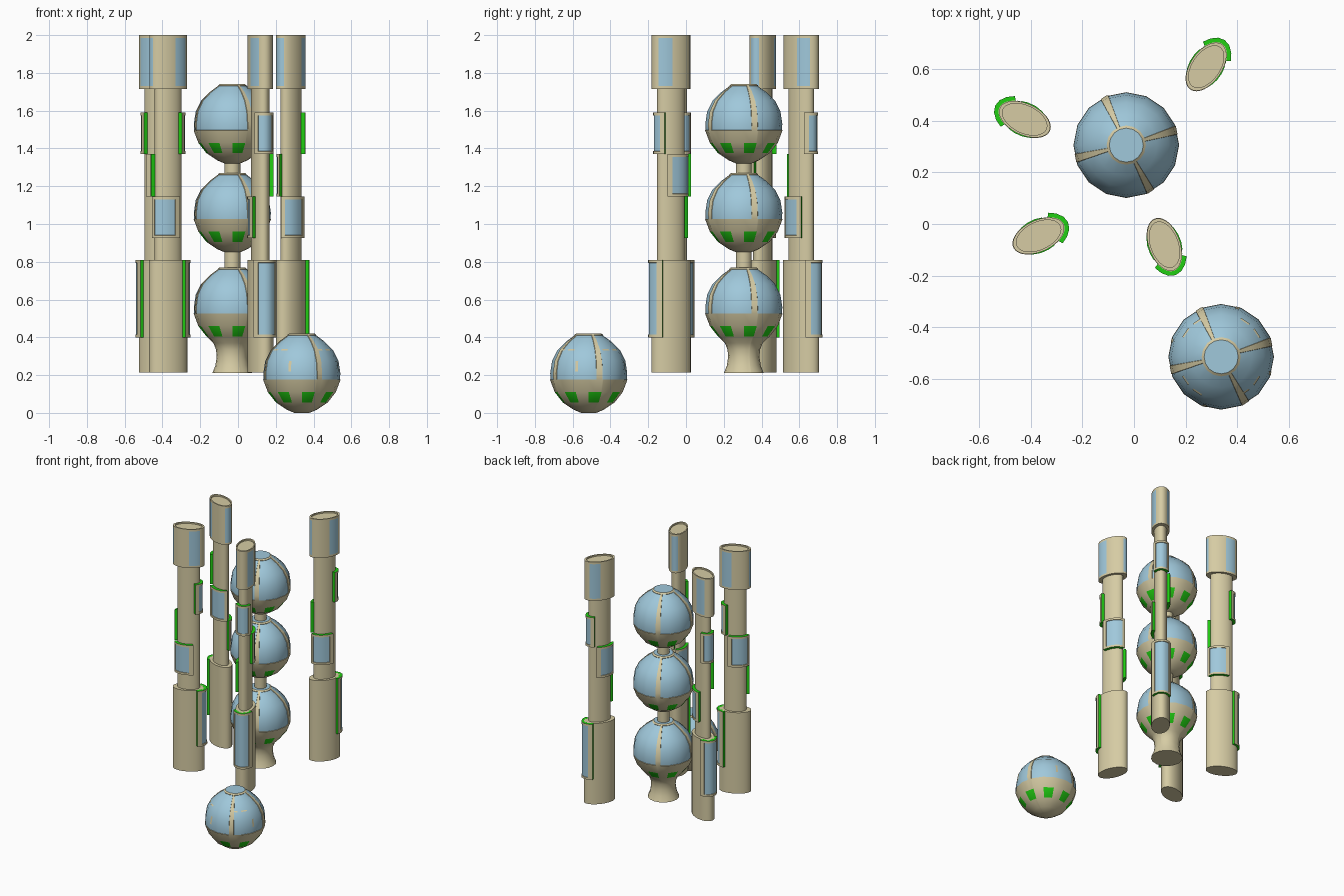
import bpy, bmesh
from math import sin, cos, radians, pi

if "Cube" in bpy.data.objects:
    bpy.data.objects.remove(bpy.data.objects["Cube"])


def material(name, rgb):
    m = bpy.data.materials.new(name)
    m.diffuse_color = (*rgb, 1)
    m.use_nodes = True
    m.node_tree.nodes["Principled BSDF"].inputs["Base Color"].default_value = m.diffuse_color
    return m


MATS = [material("sand", (0.67, 0.60, 0.37)),
        material("glass_blue", (0.35, 0.58, 0.71)),
        material("garden_green", (0.015, 0.62, 0.006))]
SAND, BLUE, GREEN = range(3)


def finish(bm, name, loc, turn=0):
    bmesh.ops.recalc_face_normals(bm, faces=bm.faces)
    me = bpy.data.meshes.new(name)
    bm.to_mesh(me)
    bm.free()
    for m in MATS:
        me.materials.append(m)
    ob = bpy.data.objects.new(name, me)
    bpy.context.collection.objects.link(ob)
    ob.location = loc
    ob.rotation_euler.z = radians(turn)
    bpy.ops.object.select_all(action='DESELECT')
    bpy.context.view_layer.objects.active = ob
    ob.select_set(True)
    bpy.ops.object.shade_smooth_by_angle(angle=radians(32))
    return ob


def loft(bm, rows, colour, caps=(SAND, SAND)):
    """Join closed rings of points; colour(row, column) picks the material."""
    rings = [[bm.verts.new(p) for p in row] for row in rows]
    n = len(rings[0])
    for i in range(len(rings) - 1):
        for j in range(n):
            k = (j + 1) % n
            f = bm.faces.new((rings[i][j], rings[i][k], rings[i + 1][k], rings[i + 1][j]))
            f.material_index = colour(i, j)
    for ring, c in ((rings[0], caps[0]), (rings[-1], caps[1])):
        bm.faces.new(ring).material_index = c


# ---- Domed globes: 16 sided, four ribs, green beds underneath ----
RIBS = [(12, 21), (110, 119), (190, 199), (293.5, 302)]
ANGLES = sorted({22.5 * k for k in range(16)} | {a for r in RIBS for a in r})
DOME = [(.066, .211), (.076, .203), (.122, .170), (.168, .124), (.197, .066), (.207, 0),
        (.205, -.034), (.180, -.100), (.137, -.155)]


def facet_point(a, r, z):
    """Point on the straight side of a 16-gon."""
    k = cos(radians(11.25)) / cos(radians(a % 22.5 - 11.25))
    return (r * k * cos(radians(a)), r * k * sin(radians(a)), z)


def globe(name, loc, foot):
    prof = DOME + foot

    def colour(i, j):
        a = ANGLES[j]
        b = ANGLES[j + 1] if j + 1 < len(ANGLES) else 360
        mid = (a + b) / 2
        if 1 <= i <= 5:
            return SAND if any(lo < mid < hi for lo, hi in RIBS) else BLUE
        if i == 7 and (mid % 45) < 22.5:
            return GREEN
        return SAND

    bm = bmesh.new()
    loft(bm, [[facet_point(a, r, z) for a in ANGLES] for r, z in prof], colour, (BLUE, SAND))
    bmesh.ops.recalc_face_normals(bm, faces=bm.faces)
    # sink the glass slightly between the ribs
    glass = [f for f in bm.faces if f.material_index == BLUE and len(f.verts) == 4]
    new = bmesh.ops.inset_region(bm, faces=glass, thickness=0.001, depth=-0.003,
                                 use_even_offset=True)
    for f in new["faces"]:
        f.material_index = SAND
    return finish(bm, name, loc)


CLOSED = [(.080, -.193), (.040, -.210)]
PEDESTAL = [(.100, -.190), (.086, -.225), (.083, -.265), (.090, -.310), (.106, -.350)]
SX, SY = -0.03, 0.306
globe("upper_globe", (SX, SY, 1.53), CLOSED)
globe("middle_globe", (SX, SY, 1.06), CLOSED)
globe("lower_globe_with_pedestal", (SX, SY, 0.56), PEDESTAL)
LONE = (0.338, -0.515, 0.21)
globe("ground_globe", LONE, CLOSED)

# necks between stacked globes
for name, z0, z1 in (("upper_neck", 1.26, 1.335), ("lower_neck", 0.76, 0.865)):
    bm = bmesh.new()
    loft(bm, [[(.042 * cos(t * pi / 8), .042 * sin(t * pi / 8), z) for t in range(16)]
              for z in (z0, z1)], lambda i, j: SAND)
    finish(bm, name, (SX, SY, 0))

# thin frame strips showing on the ground globe's glass
bm = bmesh.new()
strips = [(22.5 * k + 4, 22.5 * k + 18, .1715, .120, .165, .127) for k in range(16) if k % 4 in (1, 2)]
strips += [(q - 2.5, q + 1.5, .2065, .01, .1975, .066) for q in (-108, -18, 72, 162)]
for a, b, r0, z0, r1, z1 in strips:
    bm.faces.new([bm.verts.new(facet_point(*p)) for p in
                  ((a, r0, z0), (b, r0, z0), (b, r1, z1), (a, r1, z1))])
finish(bm, "ground_globe_frame_strips", LONE)

# ---- Elliptical towers ----
A, B, N = 0.108, 0.062, 48


def oval(s, z, grow=0):
    return [((A * s + grow) * cos(2 * pi * j / N), (B * s + grow) * sin(2 * pi * j / N), z)
            for j in range(N)]


def tower(name, x, y, turn):
    # column, from the base up to the recessed lid
    rows = [(1, .213), (1, .81), (.7, .81), (.7, 1.715), (.98, 1.715), (.98, 1.73),
            (.98, 1.985), (.98, 2), (.85, 2), (.85, 1.99)]

    def colour(i, j):
        t = (j + .5) * 360 / N
        return BLUE if i == 5 and abs(t % 120 - 60) < 23 else SAND

    bm = bmesh.new()
    loft(bm, [oval(s, z) for s, z in rows], colour)
    finish(bm, name + "_column", (x, y, 0), turn)

    # balconies: curved shells with green edges and a window in front
    bays = [("base_balcony", 0, .40, .81, 1, .018), ("high_balcony", 0, 1.37, 1.59, .7, .022),
            ("middle_balcony", 120, 1.145, 1.37, .7, .022), ("low_balcony", 240, .925, 1.145, .7, .022)]
    for label, mid, z0, z1, s, grow in bays:
        bm = bmesh.new()
        steps = [-55, -38, -19, 0, 19, 38, 55]
        zs = [z0, z0 + .015, z1 - .015, z1]

        def point(d, z, g):
            t = radians(mid + d)
            return bm.verts.new(((A * s + g) * cos(t), (B * s + g) * sin(t), z))

        outer = [[point(d, z, grow) for d in steps] for z in zs]
        inner = [[point(d, z, -.008) for d in steps] for z in zs]
        last = len(steps) - 1
        glass = []
        for i in range(3):
            for j in range(last):
                f = bm.faces.new((outer[i][j], outer[i][j + 1], outer[i + 1][j + 1], outer[i + 1][j]))
                if i == 1 and 0 < j < last - 1:
                    glass.append(f)
                    f.material_index = BLUE
            for j in (0, last):
                bm.faces.new((outer[i][j], outer[i + 1][j], inner[i + 1][j],
                              inner[i][j])).material_index = GREEN
        for i in (0, 3):
            for j in range(last):
                bm.faces.new((outer[i][j], outer[i][j + 1], inner[i][j + 1],
                              inner[i][j])).material_index = GREEN
        bmesh.ops.recalc_face_normals(bm, faces=bm.faces)
        new = bmesh.ops.inset_region(bm, faces=glass, thickness=.001, depth=-.004)
        for f in new["faces"]:
            f.material_index = SAND
        finish(bm, name + "_" + label, (x, y, 0), turn)


for name, x, y, turn in (("back_left_tower", -.424, .406, 155), ("front_left_tower", -.37, -.046, 25),
                         ("front_right_tower", .118, -.08, -70), ("back_right_tower", .28, .61, 55)):
    tower(name, x, y, turn)
